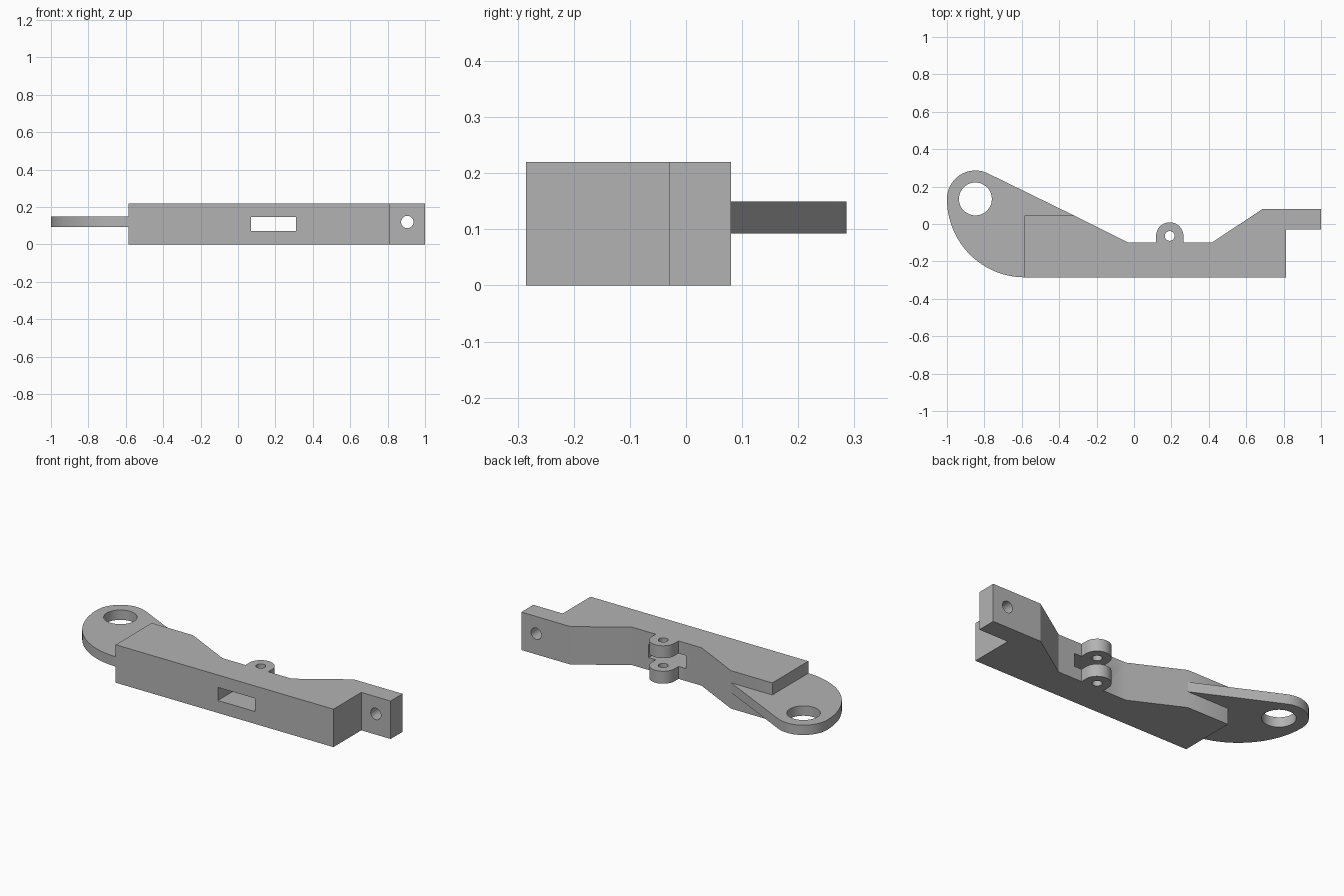
import bpy, bmesh, math

if "Cube" in bpy.data.objects:
    bpy.data.objects.remove(bpy.data.objects["Cube"])

grey = bpy.data.materials.new("grey plastic")
grey.use_nodes = True
colour = (0.45, 0.45, 0.45, 1)
grey.diffuse_color = colour
grey.node_tree.nodes["Principled BSDF"].inputs["Base Color"].default_value = colour

HEIGHT = 0.22


def arc(cx, cy, rx, ry, start, end, steps=32):
    angles = [math.radians(start + (end - start) * i / steps) for i in range(steps + 1)]
    return [(cx + rx * math.cos(a), cy + ry * math.sin(a)) for a in angles]


def extrude(name, outline, z0, z1):
    """Solid prism from an outline seen from above."""
    bm = bmesh.new()
    face = bm.faces.new([bm.verts.new((x, y, z0)) for x, y in outline])
    up = bmesh.ops.extrude_face_region(bm, geom=[face])["geom"]
    bmesh.ops.translate(bm, vec=(0, 0, z1 - z0),
                        verts=[v for v in up if isinstance(v, bmesh.types.BMVert)])
    bmesh.ops.recalc_face_normals(bm, faces=bm.faces)
    mesh = bpy.data.meshes.new(name)
    bm.to_mesh(mesh)
    bm.free()
    mesh.materials.append(grey)
    obj = bpy.data.objects.new(name, mesh)
    bpy.context.collection.objects.link(obj)
    return obj


def hole_cutter(name, location, radius, rotation=(0, 0, 0)):
    bpy.ops.mesh.primitive_cylinder_add(vertices=48, radius=radius, depth=0.6,
                                        location=location, rotation=rotation)
    obj = bpy.context.object
    obj.name = name
    obj.data.materials.append(grey)
    return obj


def cut(obj, cutters):
    """Subtract the cutters, then remove them."""
    for cutter in cutters:
        cutter.hide_render = True
        mod = obj.modifiers.new("cut", "BOOLEAN")
        mod.operation = "DIFFERENCE"
        mod.solver = "EXACT"
        mod.object = cutter
    bpy.context.view_layer.update()
    result = obj.evaluated_get(bpy.context.evaluated_depsgraph_get())
    mesh = bpy.data.meshes.new_from_object(result)
    obj.modifiers.clear()
    obj.data = mesh
    for cutter in cutters:
        bpy.data.objects.remove(cutter)
    bpy.ops.object.select_all(action="DESELECT")
    obj.select_set(True)
    bpy.context.view_layer.objects.active = obj
    bpy.ops.object.shade_smooth_by_angle(angle=math.radians(30))


# Main body: block, stepped end tab, sloped back and rounded hinge lug
body_outline = [(-0.585, -0.285), (0.812, -0.285), (0.812, -0.03), (1, -0.03),
                (1, 0.08), (0.687, 0.08), (0.415, -0.10), (0.264, -0.10)]
body_outline += arc(0.191, -0.064, 0.073, 0.073, 0, 180)
body_outline += [(0.118, -0.10), (-0.03, -0.10), (-0.32, 0.045), (-0.585, 0.045)]
body = extrude("lever_body", body_outline, 0, HEIGHT)

# Slot that passes through the body and splits the lug into two ears
slot = extrude("slot_cutter", [(0.07, -0.5), (0.31, -0.5), (0.31, 0.3), (0.07, 0.3)],
               0.072, 0.148)
hinge_hole = hole_cutter("hinge_hole_cutter", (0.191, -0.064, 0.11), 0.026)
tab_hole = hole_cutter("tab_hole_cutter", (0.905, 0.025, 0.12), 0.033,
                       (math.pi / 2, 0, 0))
cut(body, [slot, hinge_hole, tab_hole])

# Thin pivot plate, its inner end buried in the body
slope = math.degrees(math.atan2(2, 1))
plate_outline = arc(-0.848, 0.134, 0.152, 0.152, slope, 180)
plate_outline += arc(-0.585, 0.134, 0.415, 0.419, 180, 270)[1:]
plate_outline += [(-0.48, -0.2), (-0.32, 0.045)]
plate = extrude("pivot_plate", plate_outline, 0.093, 0.15)
cut(plate, [hole_cutter("pivot_hole_cutter", (-0.848, 0.134, 0.12), 0.088)])
